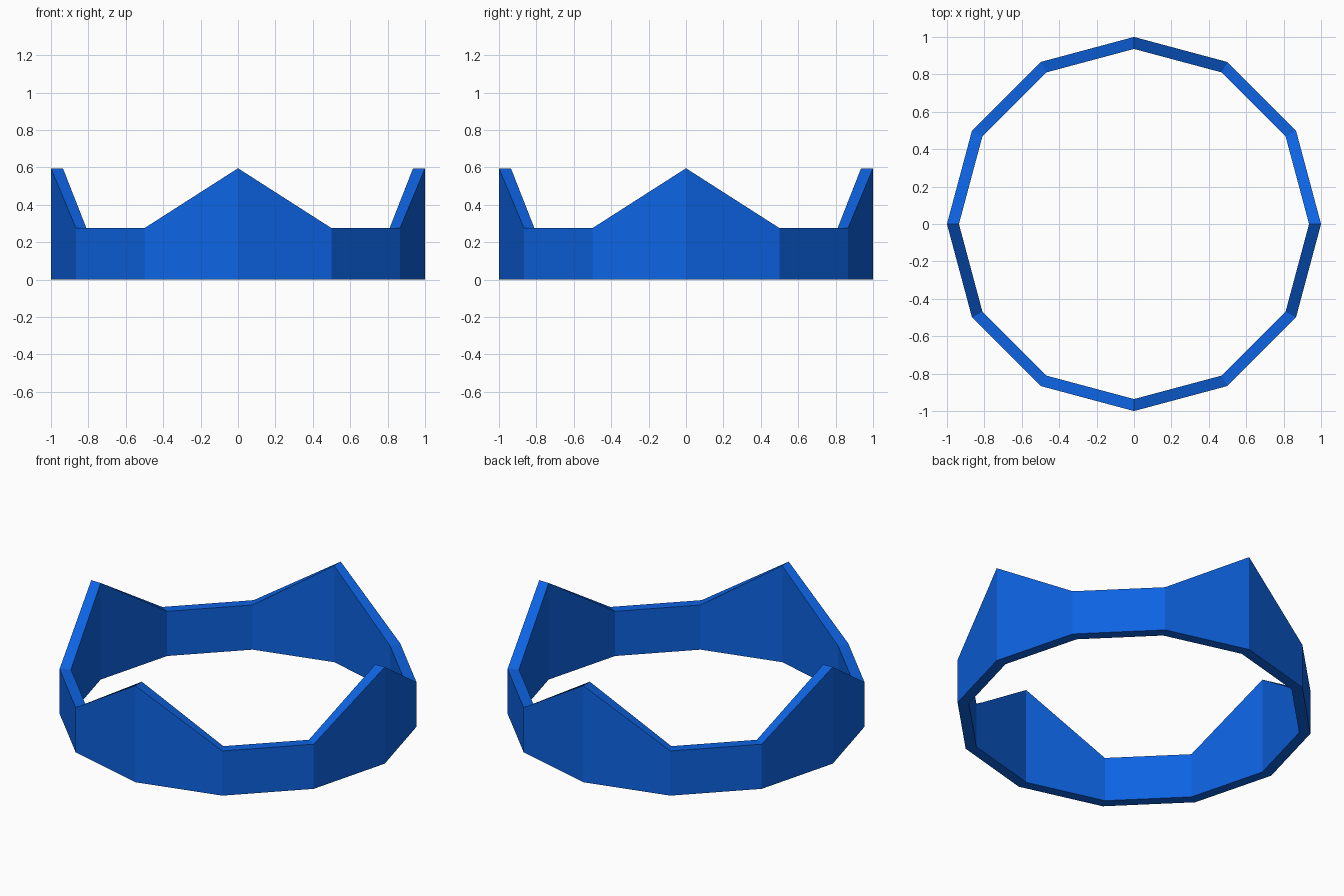
import bpy, bmesh, math

if "Cube" in bpy.data.objects:
    bpy.data.objects.remove(bpy.data.objects["Cube"])

SIDES = 12
OUTER, INNER = 1.0, 0.936
LOW, PEAK = 0.275, 0.595

blue = bpy.data.materials.new("royal_blue")
blue.diffuse_color = (0.004, 0.125, 0.76, 1)
blue.use_nodes = True
blue.node_tree.nodes["Principled BSDF"].inputs["Base Color"].default_value = blue.diffuse_color

# Crown band: a twelve-sided ring whose top rises to a point every quarter turn
bm = bmesh.new()
sections = []
for i in range(SIDES):
    a = 2 * math.pi * i / SIDES
    h = PEAK if i % 3 == 0 else LOW
    profile = [(OUTER, 0), (OUTER, h), (INNER, h), (INNER, 0)]
    sections.append([bm.verts.new((r * math.cos(a), r * math.sin(a), z)) for r, z in profile])

for i in range(SIDES):
    s, t = sections[i], sections[(i + 1) % SIDES]
    for k in range(4):
        n = (k + 1) % 4
        bm.faces.new((s[k], t[k], t[n], s[n]))
bmesh.ops.recalc_face_normals(bm, faces=bm.faces)

mesh = bpy.data.meshes.new("crown_band")
bm.to_mesh(mesh)
bm.free()
mesh.materials.append(blue)
bpy.context.collection.objects.link(bpy.data.objects.new("crown_band", mesh))
